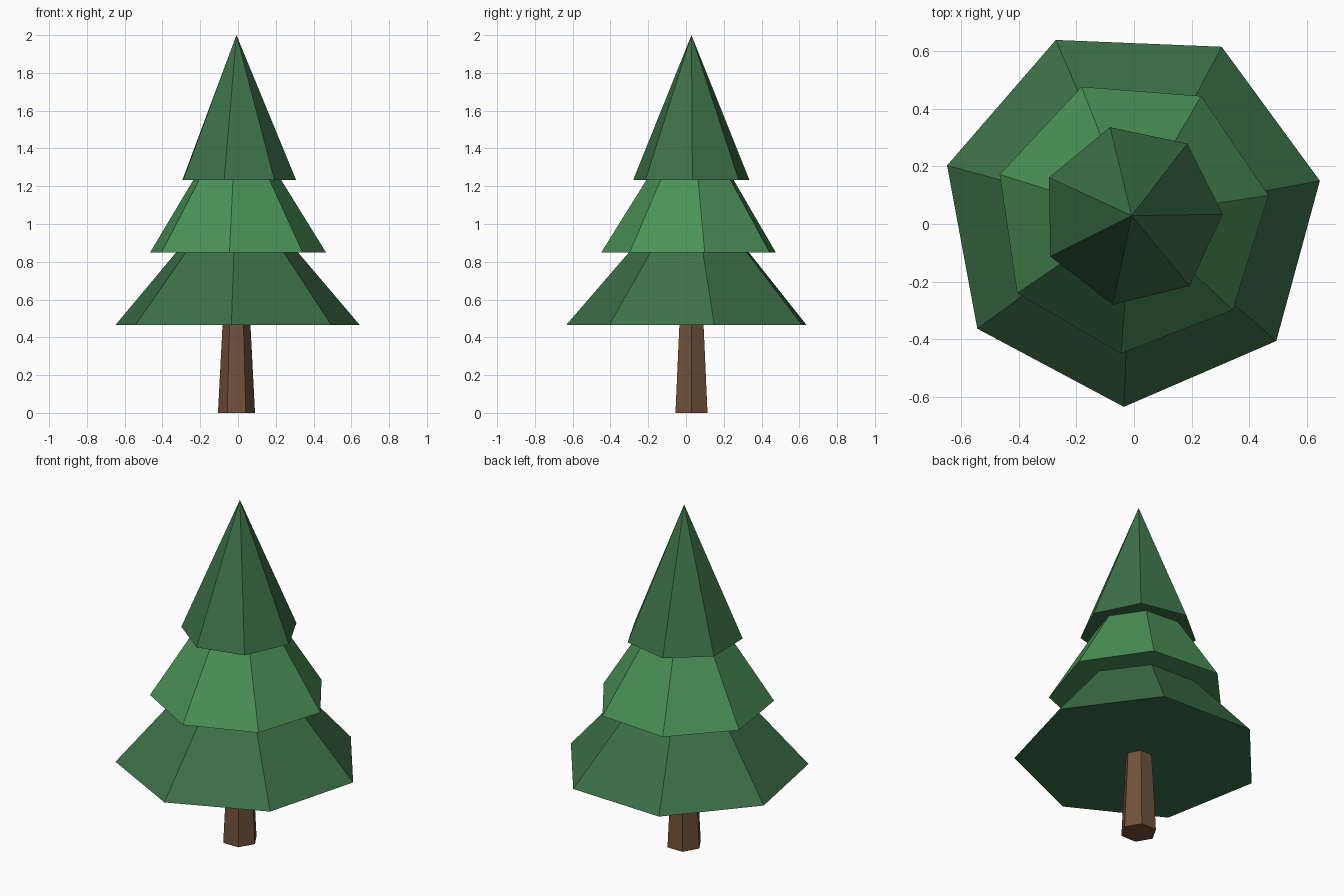
import bpy
import bmesh
from math import cos, sin, radians, tau

cube = bpy.data.objects.get("Cube")
if cube:
    bpy.data.objects.remove(cube, do_unlink=True)

CENTRE = (-0.008, 0.029)
TIER_HEIGHT = 0.768


def material(name, colour):
    mat = bpy.data.materials.new(name)
    mat.use_nodes = True
    mat.diffuse_color = (*colour, 1)
    mat.node_tree.nodes["Principled BSDF"].inputs["Base Color"].default_value = (*colour, 1)
    return mat


def tapered(name, sides, angle, z0, r0, z1, r1, mat):
    """Closed cone or frustum around the tree axis; r1 = 0 gives a point."""
    bm = bmesh.new()

    def ring(z, r):
        turns = [radians(angle) + tau * i / sides for i in range(sides)]
        return [bm.verts.new((r * cos(a), r * sin(a), z)) for a in turns]

    low = ring(z0, r0)
    bm.faces.new(low[::-1])
    high = ring(z1, r1) if r1 else [bm.verts.new((0, 0, z1))]
    if r1:
        bm.faces.new(high)
    for i in range(sides):
        j = (i + 1) % sides
        top = [high[j], high[i]] if r1 else high
        bm.faces.new([low[i], low[j], *top])
    mesh = bpy.data.meshes.new(name)
    bm.to_mesh(mesh)
    bm.free()
    mesh.materials.append(mat)
    obj = bpy.data.objects.new(name, mesh)
    obj.location = (*CENTRE, 0)
    bpy.context.collection.objects.link(obj)


dark_green = material("dark green", (0.045, 0.165, 0.065))
light_green = material("light green", (0.07, 0.29, 0.095))
brown = material("bark brown", (0.165, 0.082, 0.042))

# Six-sided trunk, narrowing upwards into the foliage
tapered("trunk", 6, 0, 0, 0.098, 0.6, 0.067, brown)

# Three overlapping seven-sided foliage cones, each slightly turned
for name, angle, z, radius, mat in (
    ("lower_foliage", 10.5, 0.465, 0.664, dark_green),
    ("middle_foliage", 8.4, 0.848, 0.48, light_green),
    ("upper_foliage", 0.9, 1.232, 0.316, dark_green),
):
    tapered(name, 7, angle, z, radius, z + TIER_HEIGHT, 0, mat)
